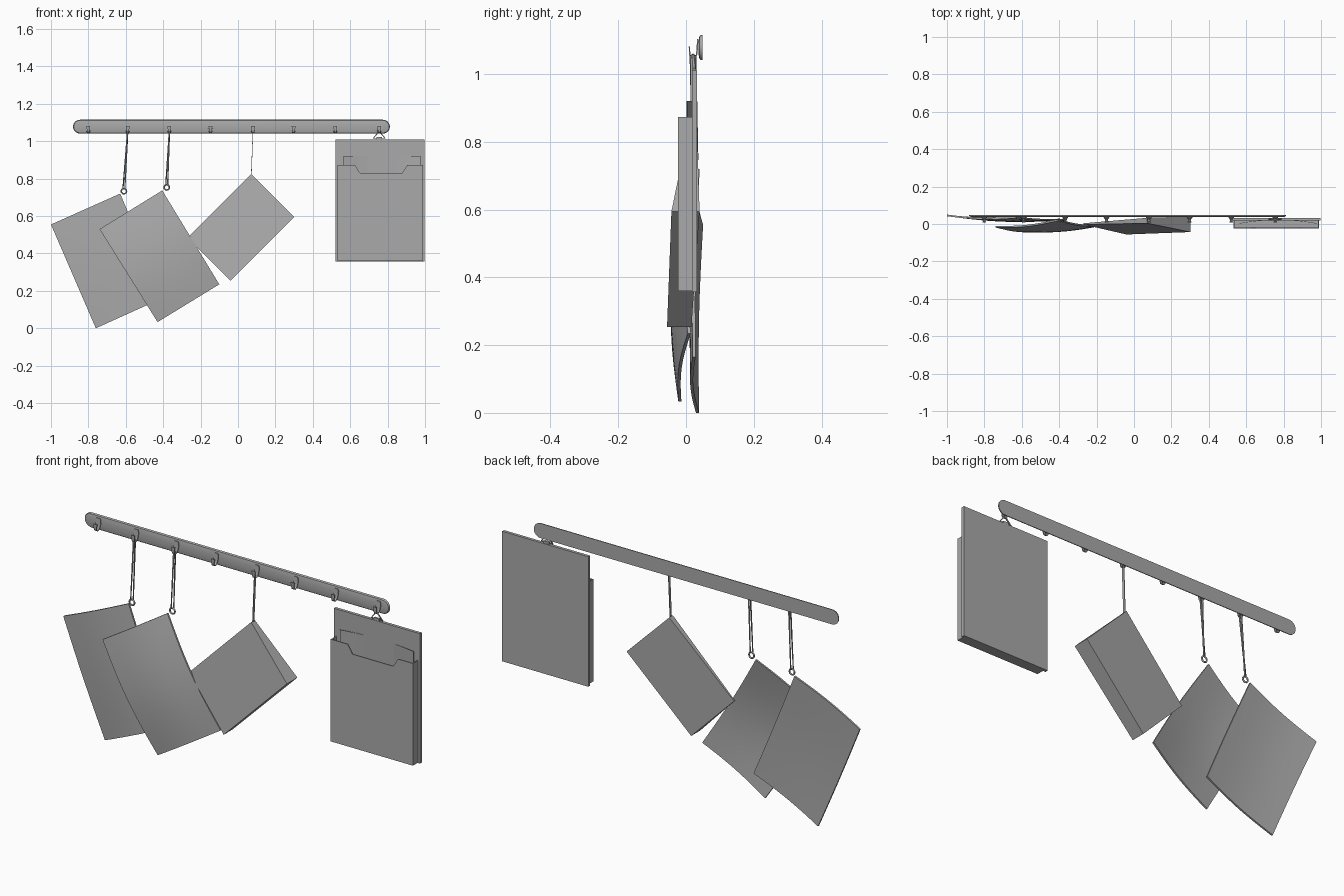
import bpy, bmesh, math
from mathutils import Vector

if "Cube" in bpy.data.objects:
    bpy.data.objects.remove(bpy.data.objects["Cube"])

GREY = bpy.data.materials.new('dark_grey')
GREY.diffuse_color = (0.4, 0.4, 0.4, 1)
GREY.use_nodes = True
GREY.node_tree.nodes["Principled BSDF"].inputs["Base Color"].default_value = GREY.diffuse_color


def make(name, verts, faces, smooth=False):
    me = bpy.data.meshes.new(name)
    me.from_pydata([tuple(v) for v in verts], [], faces)
    me.materials.append(GREY)
    ob = bpy.data.objects.new(name, me)
    bpy.context.collection.objects.link(ob)
    bm = bmesh.new()
    bm.from_mesh(me)
    bmesh.ops.recalc_face_normals(bm, faces=bm.faces)
    bm.to_mesh(me)
    bm.free()
    if smooth:
        bpy.ops.object.select_all(action='DESELECT')
        ob.select_set(True)
        bpy.context.view_layer.objects.active = ob
        bpy.ops.object.shade_smooth_by_angle(angle=math.radians(40))
    return ob


def loft(name, rings, smooth=False):
    n = len(rings[0])
    verts = [v for r in rings for v in r]
    faces = [(k*n+i, k*n+(i+1) % n, (k+1)*n+(i+1) % n, (k+1)*n+i)
             for k in range(len(rings)-1) for i in range(n)]
    faces += [tuple(range(n)), tuple(range((len(rings)-1)*n, len(rings)*n))]
    return make(name, verts, faces, smooth)


def prism(name, outline, y0, y1):
    return loft(name, [[(x, y, z) for x, z in outline] for y in (y0, y1)])


def box(name, x0, x1, y0, y1, z0, z1):
    return prism(name, [(x0, z0), (x1, z0), (x1, z1), (x0, z1)], y0, y1)


def tube(name, pts, r):
    cu = bpy.data.curves.new(name, 'CURVE')
    cu.dimensions = '3D'
    cu.bevel_depth = r
    cu.bevel_resolution = 2
    cu.materials.append(GREY)
    sp = cu.splines.new('POLY')
    sp.points.add(len(pts)-1)
    for p, co in zip(sp.points, pts):
        p.co = (*co, 1)
    sp.use_cyclic_u = True
    ob = bpy.data.objects.new(name, cu)
    bpy.context.collection.objects.link(ob)
    return ob


def stadium(x0, x1, z, r, y):
    out = []
    for cx, start in ((x1, -90), (x0, 90)):
        for i in range(13):
            a = math.radians(start + 15*i)
            out.append((cx + r*math.cos(a), y, z + r*math.sin(a)))
    return out


# rail with a gently domed front
R = 0.037
loft('rail', [stadium(-0.845, 0.775, 1.078, R*s, y) for s, y in
              ((1, 0.048), (1, 0.044), (0.9, 0.0395), (0.6, 0.0375), (0.25, 0.0365))], True)

# row of hooks: flat tapered strips bent into a J (y, z, half width)
J = [(0.035, 1.103, 0.010), (0.034, 1.092, 0.015), (0.033, 1.072, 0.013), (0.031, 1.056, 0.010),
     (0.026, 1.048, 0.008), (0.020, 1.046, 0.007), (0.014, 1.049, 0.007), (0.011, 1.056, 0.007),
     (0.0105, 1.068, 0.009), (0.010, 1.082, 0.010)]
for hx in (-0.80, -0.59, -0.367, -0.147, 0.08, 0.297, 0.52, 0.755):
    rings = []
    for i, (y, z, w) in enumerate(J):
        a, b = J[max(i-1, 0)], J[min(i+1, len(J)-1)]
        d = Vector((b[0]-a[0], b[1]-a[1])).normalized()*0.002
        rings.append([(hx + sx*w, y + s*d.y, z - s*d.x)
                      for sx, s in ((-1, -1), (1, -1), (1, 1), (-1, 1))])
    loft('hook', rings, True)


# hanging towels: cloth sheets bowed forward across (bu) and along (bv)
def towel(name, tl, tr, bl, br, bu, bv, n=16):
    tl, tr, bl, br = map(Vector, (tl, tr, bl, br))
    rings = []
    for j in range(n+1):
        v = j/n
        row = []
        for i in range(n+1):
            u = i/n
            p = tl.lerp(tr, u).lerp(bl.lerp(br, u), v)
            p.y -= bu*math.sin(math.pi*u) + bv*math.sin(math.pi*v)
            row.append(p)
        off = Vector((0, 0.0045, 0))
        rings.append([p-off for p in row] + [p+off for p in reversed(row)])
    loft(name, rings, True)


towel('left_towel', (-1.0, 0.046, 0.555), (-0.63, 0.036, 0.72),
      (-0.76, 0.034, 0.0), (-0.395, 0.024, 0.165), 0.012, 0.006)
towel('right_towel', (-0.74, -0.014, 0.53), (-0.405, 0.022, 0.737),
      (-0.43, -0.018, 0.033), (-0.10, 0.010, 0.235), 0.013, 0.024)

# cord loops and rings above the towels
for hx, rx, rz, y in ((-0.59, -0.61, 0.733, 0.030), (-0.367, -0.381, 0.753, 0.024)):
    tube('cord_loop', [(hx, 0.014, 1.052), (hx, 0.021, 1.057), (hx, 0.027, 1.052),
                       (rx+0.005, y+0.003, rz+0.015), (rx-0.005, y-0.003, rz+0.015)], 0.004)
    tube('ring', [(rx + 0.014*math.cos(t*math.pi/10), y, rz + 0.014*math.sin(t*math.pi/10))
                  for t in range(20)], 0.004)

# tilted wedge-shaped booklet, thin at upper left and thick at lower right
xz = [(0.07, 0.825), (0.302, 0.595), (-0.04, 0.253), (-0.27, 0.485)]
loft('booklet', [[(x, y, z) for (x, z), y in zip(xz, ys)] for ys in
                 ((0.004, -0.043, -0.056, -0.003), (0.033, 0.040, 0.016, 0.004))])
# flat ribbon seen edge-on from the front
loft('booklet_ribbon', [[(x-0.0015, y0, z), (x+0.0015, y0, z), (x+0.0015, y1, z), (x-0.0015, y1, z)]
                        for x, y0, y1, z in ((0.08, 0.014, 0.028, 1.055), (0.071, 0.013, 0.026, 0.815))])

# backing board with triangular wire hanger
box('board', 0.52, 0.998, 0.018, 0.033, 0.357, 1.01)
tube('board_hanger', [(0.755, 0.021, 1.054), (0.724, 0.024, 1.016), (0.786, 0.024, 1.016)], 0.0045)
box('hanger_tab', 0.74, 0.77, 0.019, 0.03, 1.005, 1.022)

# open pocket: notched front, sides and base
X0, X1, YF = 0.531, 0.988, -0.023
prism('pocket_front', [(X0, 0.36), (X1, 0.36), (X1, 0.873), (0.905, 0.873), (0.878, 0.83),
                       (0.652, 0.83), (0.625, 0.873), (X0, 0.873)], YF, YF+0.005)
box('pocket_left_side', X0, X0+0.005, YF+0.005, 0.018, 0.36, 0.873)
box('pocket_right_side', X1-0.005, X1, YF+0.005, 0.018, 0.36, 0.873)
box('pocket_base', X0+0.005, X1-0.005, YF+0.005, 0.018, 0.36, 0.365)

# bowed paper in the pocket, its middle resting against the board
N = 10
front = []
for i in range(N+1):
    t = 2*i/N - 1
    front.append((0.77 + 0.205*t, 0.021 - 0.019*t*t))
outline = front + [(x, y+0.002) for x, y in reversed(front)]
loft('paper', [[(x, y, z) for x, y in outline] for z in (0.40, 0.92)])
